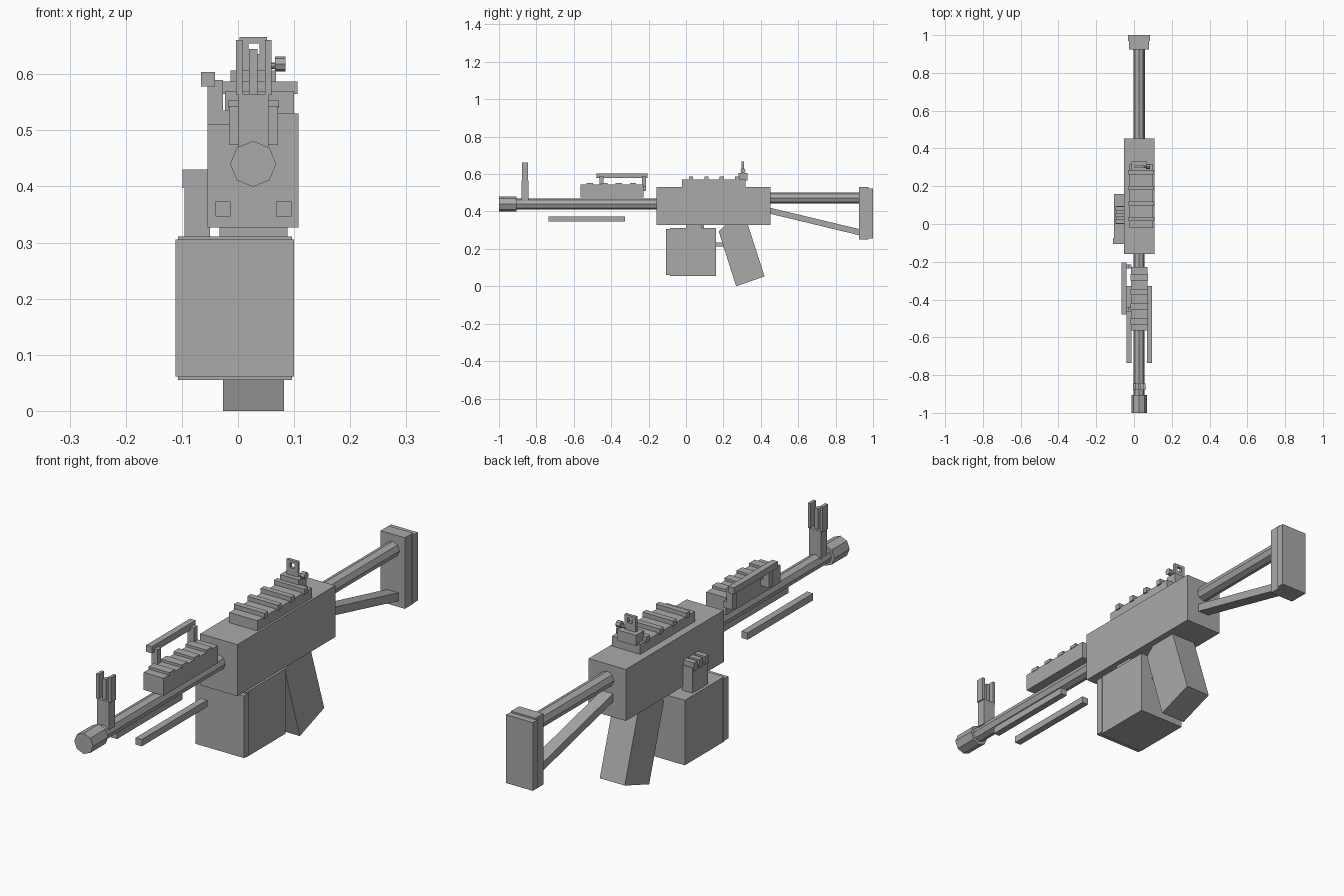
import bpy, bmesh, math
from mathutils import Matrix, Vector

grey = bpy.data.materials.new("metal_grey")
grey.diffuse_color = (0.4, 0.4, 0.4, 1)
CX = 0.027  # centre line of the barrel


def finish(name, bm):
    bmesh.ops.recalc_face_normals(bm, faces=bm.faces)
    me = bpy.data.meshes.new(name)
    bm.to_mesh(me)
    bm.free()
    me.materials.append(grey)
    ob = bpy.data.objects.new(name, me)
    bpy.context.collection.objects.link(ob)
    return ob


def boxes(name, *ranges):
    """One object of boxes given as (x0, x1, y0, y1, z0, z1)."""
    bm = bmesh.new()
    for x0, x1, y0, y1, z0, z1 in ranges:
        m = Matrix.Translation(((x0 + x1) / 2, (y0 + y1) / 2, (z0 + z1) / 2))
        m = m @ Matrix.Diagonal((x1 - x0, y1 - y0, z1 - z0, 1))
        bmesh.ops.create_cube(bm, size=1, matrix=m)
    return finish(name, bm)


def tube(name, a, b, r, sides=8):
    """Low-poly rod from a to b, one corner pointing up."""
    a, b = Vector(a), Vector(b)
    bm = bmesh.new()
    m = Matrix.Translation((a + b) / 2) @ (b - a).to_track_quat('Z', 'Y').to_matrix().to_4x4()
    bmesh.ops.create_cone(bm, cap_ends=True, segments=sides, radius1=r, radius2=r,
                          depth=(b - a).length, matrix=m)
    return finish(name, bm)


def side_profile(name, x0, x1, pts):
    """Extrude a (y, z) outline across x."""
    bm = bmesh.new()
    f = bm.faces.new([bm.verts.new((x0, y, z)) for y, z in pts])
    ext = bmesh.ops.extrude_face_region(bm, geom=[f])
    bmesh.ops.translate(bm, vec=(x1 - x0, 0, 0),
                        verts=[v for v in ext['geom'] if isinstance(v, bmesh.types.BMVert)])
    return finish(name, bm)


# Receiver and barrel
boxes("receiver", (-0.054, 0.108, -0.158, 0.452, 0.327, 0.53))
tube("barrel", (CX, -0.92, 0.44), (CX, -0.14, 0.44), 0.029)
tube("muzzle", (CX, -1.0, 0.44), (CX, -0.905, 0.44), 0.041)

# Stock
tube("stock_tube", (CX, 0.44, 0.472), (CX, 0.94, 0.472), 0.03)
side_profile("stock_strut", 0.002, 0.052,
             [(0.44, 0.422), (0.44, 0.39), (0.93, 0.272), (0.93, 0.305)])
boxes("butt_plate", (CX - 0.053, CX + 0.053, 0.925, 0.975, 0.25, 0.53))
boxes("butt_pad", (CX - 0.059, CX + 0.057, 0.968, 1.0, 0.255, 0.524))

# Grip and trigger bar
side_profile("grip", -0.027, 0.082,
             [(0.175, 0.293), (0.21, 0.327), (0.331, 0.329), (0.42, 0.053), (0.268, 0.0)])
boxes("trigger_bar", (0.012, 0.042, 0.15, 0.205, 0.213, 0.235))

# Ammunition box, its front cover and neck
boxes("ammo_box", (-0.107, 0.096, -0.085, 0.16, 0.055, 0.311))
boxes("ammo_box_cover", (-0.111, 0.1, -0.106, -0.075, 0.061, 0.305))
boxes("box_neck", (-0.033, 0.088, 0.0, 0.085, 0.305, 0.33))

# Feed belt on the left with ribs
boxes("feed_belt", (-0.095, -0.05, 0.0, 0.095, 0.305, 0.41))
boxes("feed_belt_ribs", *[(-0.099, -0.05, y, y + 0.022, 0.397, 0.43)
                          for y in (0.002, 0.036, 0.07)])

# Top rail
boxes("top_rail", (-0.023, 0.1, -0.022, 0.318, 0.525, 0.57))
boxes("top_rail_ribs", *[(-0.028, 0.106, y - 0.011, y + 0.011, 0.565, 0.587)
                         for y in (0.026, 0.109, 0.191, 0.274)])

# Front rail on the barrel
boxes("front_rail", (-0.016, 0.071, -0.565, -0.227, 0.474, 0.543))
boxes("front_rail_ribs", *[(-0.018, 0.073, y - 0.017, y + 0.017, 0.54, 0.553)
                           for y in (-0.515, -0.437, -0.36, -0.283)])

# Carry handle
boxes("carry_handle", (-0.066, -0.041, -0.478, -0.205, 0.578, 0.604))
boxes("carry_handle_posts", *[(-0.054, -0.027, y, y + 0.022, 0.51, 0.59)
                              for y in (-0.462, -0.236)])
boxes("carry_handle_feet", *[(-0.03, -0.014, y, y + 0.022, 0.51, 0.535)
                             for y in (-0.462, -0.236)])

# Front sight: post, two ears and centre blade
boxes("front_sight", (0.001, 0.054, -0.88, -0.842, 0.455, 0.565),
      (-0.004, 0.008, -0.878, -0.845, 0.563, 0.661),
      (0.048, 0.06, -0.878, -0.845, 0.563, 0.661),
      (0.02, 0.035, -0.872, -0.851, 0.563, 0.645))

# Rear sight: base, plate with a square opening, and knob
boxes("rear_sight_base", (-0.013, 0.068, 0.28, 0.33, 0.565, 0.607))
boxes("rear_sight_plate", (0.003, 0.019, 0.298, 0.31, 0.6, 0.666),
      (0.038, 0.052, 0.298, 0.31, 0.6, 0.666),
      (0.019, 0.038, 0.298, 0.31, 0.6, 0.636),
      (0.019, 0.038, 0.298, 0.31, 0.655, 0.666))
tube("rear_sight_knob", (0.066, 0.305, 0.618), (0.085, 0.305, 0.618), 0.0135)
tube("rear_sight_knob_pin", (0.04, 0.305, 0.615), (0.07, 0.305, 0.615), 0.006)

# Folded bipod legs
boxes("bipod_legs", *[(x, x + 0.027, -0.735, -0.327, 0.346, 0.373) for x in (-0.04, 0.068)])
